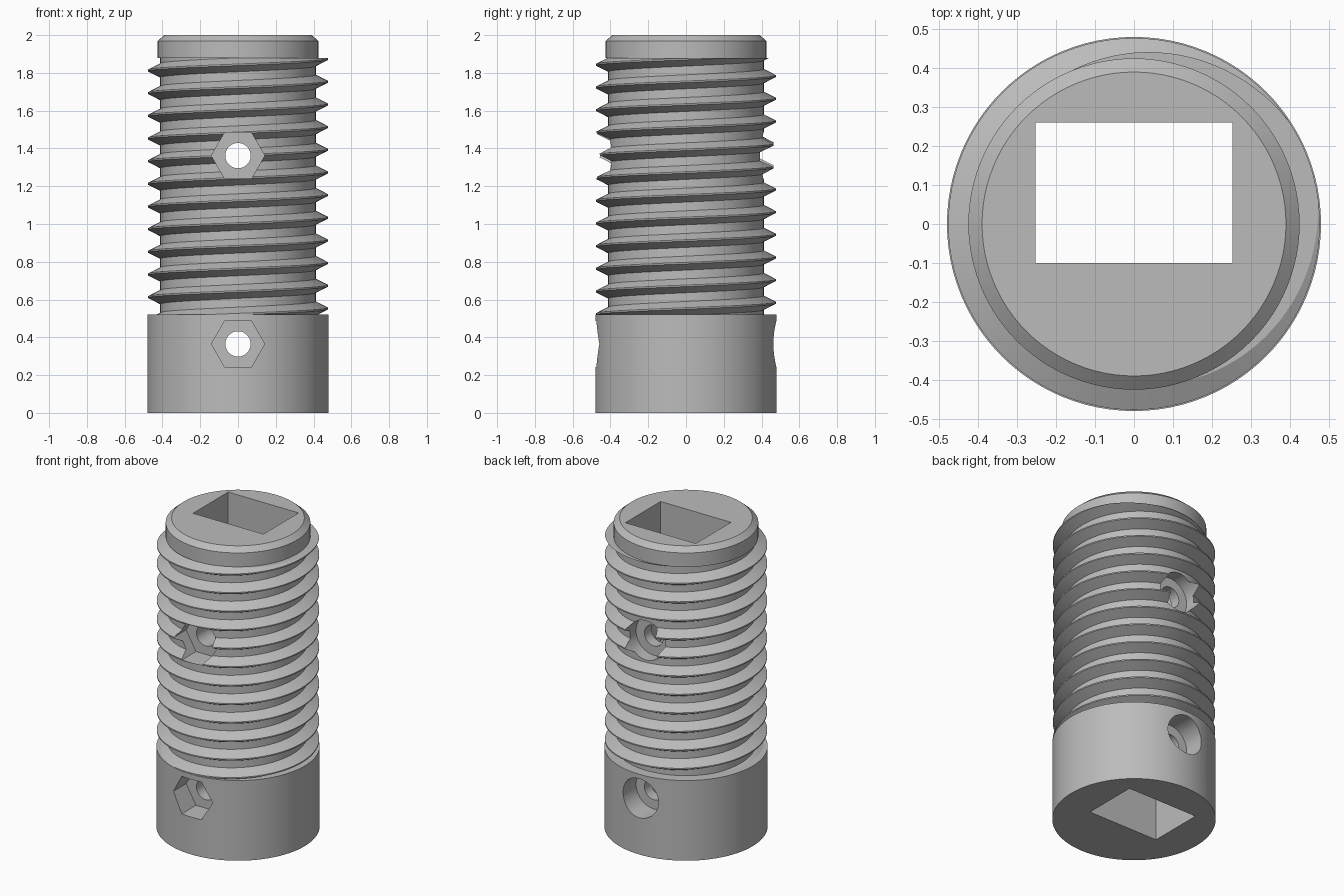
import bpy, bmesh
from math import sin, cos, pi, radians
from mathutils import Matrix

SEG = 96
PITCH = 0.12
ROOT, CREST = 0.412, 0.477

if "Cube" in bpy.data.objects:
    bpy.data.objects.remove(bpy.data.objects["Cube"], do_unlink=True)

grey = bpy.data.materials.new("plain grey")
grey.use_nodes = True
colour = (0.5, 0.5, 0.5, 1)
grey.diffuse_color = colour
grey.node_tree.nodes["Principled BSDF"].inputs["Base Color"].default_value = colour


def make(name, bm):
    bmesh.ops.recalc_face_normals(bm, faces=bm.faces)
    mesh = bpy.data.meshes.new(name)
    bm.to_mesh(mesh)
    bm.free()
    mesh.materials.append(grey)
    obj = bpy.data.objects.new(name, mesh)
    bpy.context.collection.objects.link(obj)
    return obj


def stack(name, rings, sides=SEG):
    """Closed solid from (radius, height) rings around z."""
    bm = bmesh.new()
    loops = [[bm.verts.new((r * cos(2 * pi * i / sides), r * sin(2 * pi * i / sides), z))
              for i in range(sides)] for r, z in rings]
    for a, b in zip(loops, loops[1:]):
        for i in range(sides):
            j = (i + 1) % sides
            bm.faces.new((a[i], a[j], b[j], b[i]))
    bm.faces.new(loops[0])
    bm.faces.new(loops[-1])
    return make(name, bm)


def cross_bar(name, radius, y0, y1, z, sides=48):
    """Cutter running along y, with a corner on the x axis."""
    obj = stack(name, [(radius, y0), (radius, y1)], sides)
    obj.data.transform(Matrix.Translation((0, 0, z)) @ Matrix.Rotation(radians(-90), 4, "X"))
    obj.hide_render = True
    return obj


def combine(target, other, operation):
    mod = target.modifiers.new(operation.lower(), "BOOLEAN")
    mod.operation = operation
    mod.solver = "EXACT"
    mod.object = other
    bpy.context.view_layer.objects.active = target
    bpy.ops.object.modifier_apply(modifier=mod.name)
    bpy.data.objects.remove(other, do_unlink=True)


def thread(bottom, top):
    """Right-handed helical ridge, trimmed flat at both ends."""
    bm = bmesh.new()
    profile = [(ROOT, -0.037), (CREST, -0.004), (CREST, 0.004), (ROOT, 0.037)]
    rows = [(r, 1.873 + PITCH * m + dz) for m in range(-14, 3) for r, dz in profile]
    columns = []
    for i in range(SEG + 1):
        a = 2 * pi * i / SEG
        columns.append([bm.verts.new((r * cos(a), r * sin(a), z + PITCH * i / SEG))
                        for r, z in rows])
    for a, b in zip(columns, columns[1:]):
        for k in range(len(rows) - 1):
            bm.faces.new((a[k], b[k], b[k + 1], a[k + 1]))
    bmesh.ops.remove_doubles(bm, verts=bm.verts, dist=0.0001)
    for z, n in ((bottom, -1), (top, 1)):
        bmesh.ops.bisect_plane(bm, geom=bm.verts[:] + bm.edges[:] + bm.faces[:], dist=1e-6,
                               plane_co=(0, 0, z), plane_no=(0, 0, n), clear_outer=True)
    bmesh.ops.holes_fill(bm, edges=[e for e in bm.edges if e.is_boundary], sides=0)
    return make("threaded_plug", bm)


# Threaded shank with plain collar below and chamfered cap above
plug = thread(0.5, 1.88)
combine(plug, stack("collar", [(0.48, 0), (0.48, 0.52)]), "UNION")
combine(plug, stack("cap", [(0.425, 1.879), (0.425, 1.97), (0.39, 2)]), "UNION")

# Rectangular slot through the whole length, set towards the back
bm = bmesh.new()
bmesh.ops.create_cube(bm, size=1)
bmesh.ops.transform(bm, verts=bm.verts,
                    matrix=Matrix.Translation((0, 0.08, 1)) @ Matrix.Diagonal((0.505, 0.36, 3, 1)))
slot = make("slot_cutter", bm)
slot.hide_render = True
combine(plug, slot, "DIFFERENCE")

# Cross bolts: hexagonal nut pocket in front, bore, round head pocket behind
for z in (0.365, 1.362):
    combine(plug, cross_bar("bore_cutter", 0.067, -0.7, 0.7, z), "DIFFERENCE")
    combine(plug, cross_bar("nut_cutter", 0.141, -0.7, -0.33, z, 6), "DIFFERENCE")
    combine(plug, cross_bar("head_cutter", 0.127, 0.33, 0.7, z), "DIFFERENCE")

bpy.ops.object.select_all(action="DESELECT")
plug.select_set(True)
bpy.context.view_layer.objects.active = plug
bpy.ops.object.shade_smooth_by_angle(angle=radians(25))
